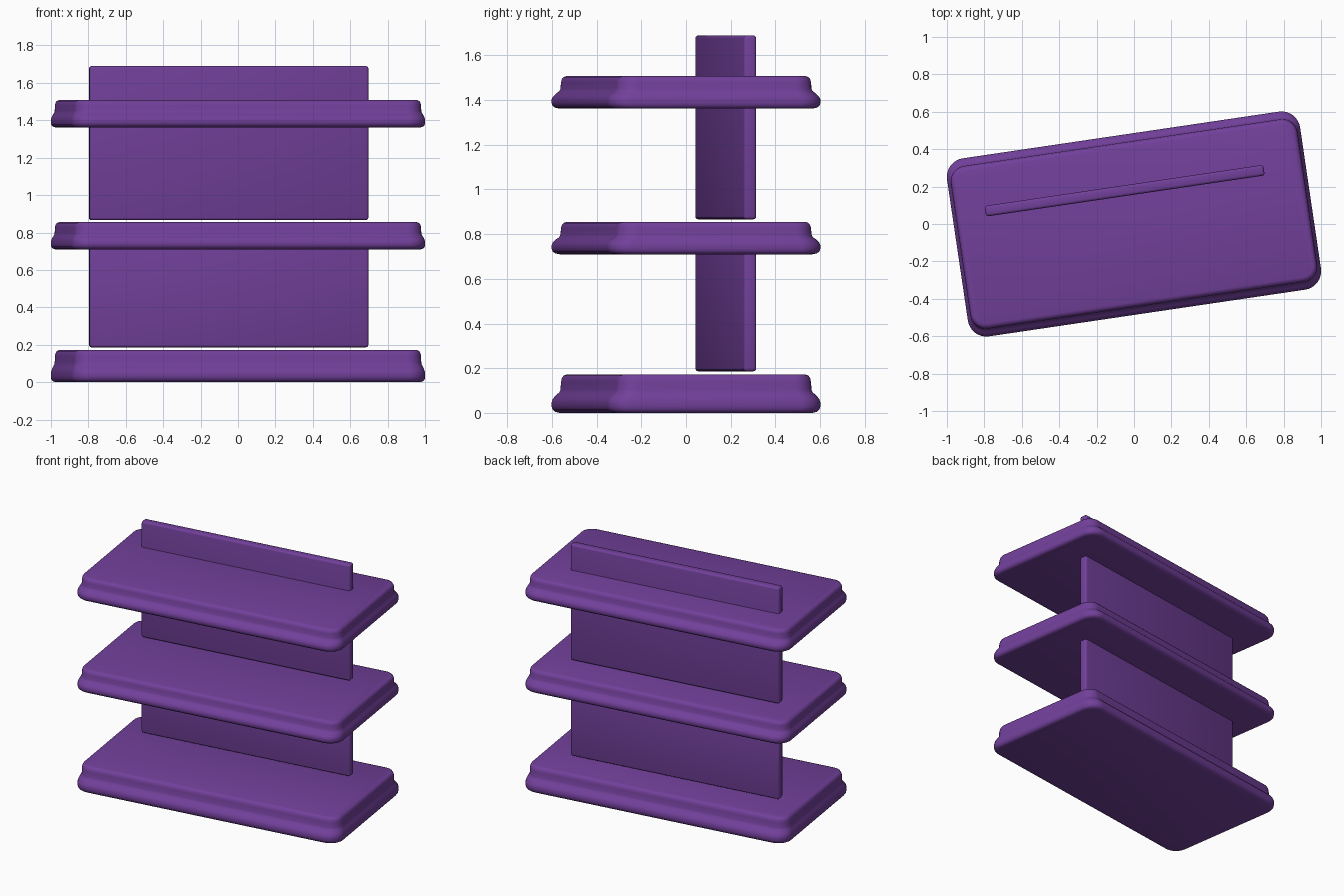
import bpy, bmesh, math
from mathutils import Matrix

if "Cube" in bpy.data.objects:
    bpy.data.objects.remove(bpy.data.objects["Cube"])

TILT = math.radians(8.4)

purple = bpy.data.materials.new("purple")
purple.diffuse_color = (0.168, 0.051, 0.325, 1)
purple.use_nodes = True
purple.node_tree.nodes["Principled BSDF"].inputs["Base Color"].default_value = purple.diffuse_color


def finish(bm, name, loc):
    bmesh.ops.recalc_face_normals(bm, faces=bm.faces)
    me = bpy.data.meshes.new(name)
    bm.to_mesh(me)
    bm.free()
    ob = bpy.data.objects.new(name, me)
    bpy.context.collection.objects.link(ob)
    me.materials.append(purple)
    ob.location = loc
    ob.rotation_euler.z = TILT
    bpy.ops.object.select_all(action='DESELECT')
    ob.select_set(True)
    bpy.context.view_layer.objects.active = ob
    bpy.ops.object.shade_smooth_by_angle(angle=math.radians(40))
    return ob


def ring(bm, a, b, r, z, n=8):
    """Rounded rectangle of half sizes a, b."""
    vs = []
    for i, (sx, sy) in enumerate([(1, 1), (-1, 1), (-1, -1), (1, -1)]):
        for k in range(n + 1):
            t = math.pi / 2 * (i + k / n)
            vs.append(bm.verts.new((sx * (a - r) + r * math.cos(t),
                                    sy * (b - r) + r * math.sin(t), z)))
    return vs


# moulded edge: inset along the length, inset along the depth, height fraction
EDGE = [(0.022, 0.035, 0), (0.010, 0.015, 0.03), (0.002, 0.004, 0.09),
        (0, 0, 0.17), (0, 0, 0.28), (0.003, 0.006, 0.37),
        (0.009, 0.020, 0.46), (0.014, 0.034, 0.53), (0.017, 0.040, 0.60),
        (0.018, 0.042, 0.80), (0.021, 0.046, 0.90),
        (0.028, 0.054, 0.97), (0.040, 0.068, 1)]


def shelf(name, z0, z1):
    bm = bmesh.new()
    rings = [ring(bm, 0.954 - dx, 0.481 - dy, 0.10 - dx, (z1 - z0) * f)
             for dx, dy, f in EDGE]
    for lo, hi in zip(rings, rings[1:]):
        for i in range(len(lo)):
            j = (i + 1) % len(lo)
            bm.faces.new((lo[i], lo[j], hi[j], hi[i]))
    bm.faces.new(rings[0][::-1])
    bm.faces.new(rings[-1])
    finish(bm, name, (0, 0, z0))


def panel(name, z0, z1):
    bm = bmesh.new()
    bmesh.ops.create_cube(bm, size=1, matrix=Matrix.Diagonal((1.506, 0.057, z1 - z0, 1)))
    bmesh.ops.bevel(bm, geom=bm.edges[:], offset=0.014, segments=3,
                    profile=0.5, affect='EDGES')
    finish(bm, name, (-0.05, 0.178, (z0 + z1) / 2))


# three shelves
shelf("bottom_shelf", 0.0, 0.172)
shelf("middle_shelf", 0.71, 0.855)
shelf("top_shelf", 1.362, 1.508)

# upright back panels, the upper one rising through the top shelf
panel("lower_panel", 0.186, 0.725)
panel("upper_panel", 0.866, 1.69)
